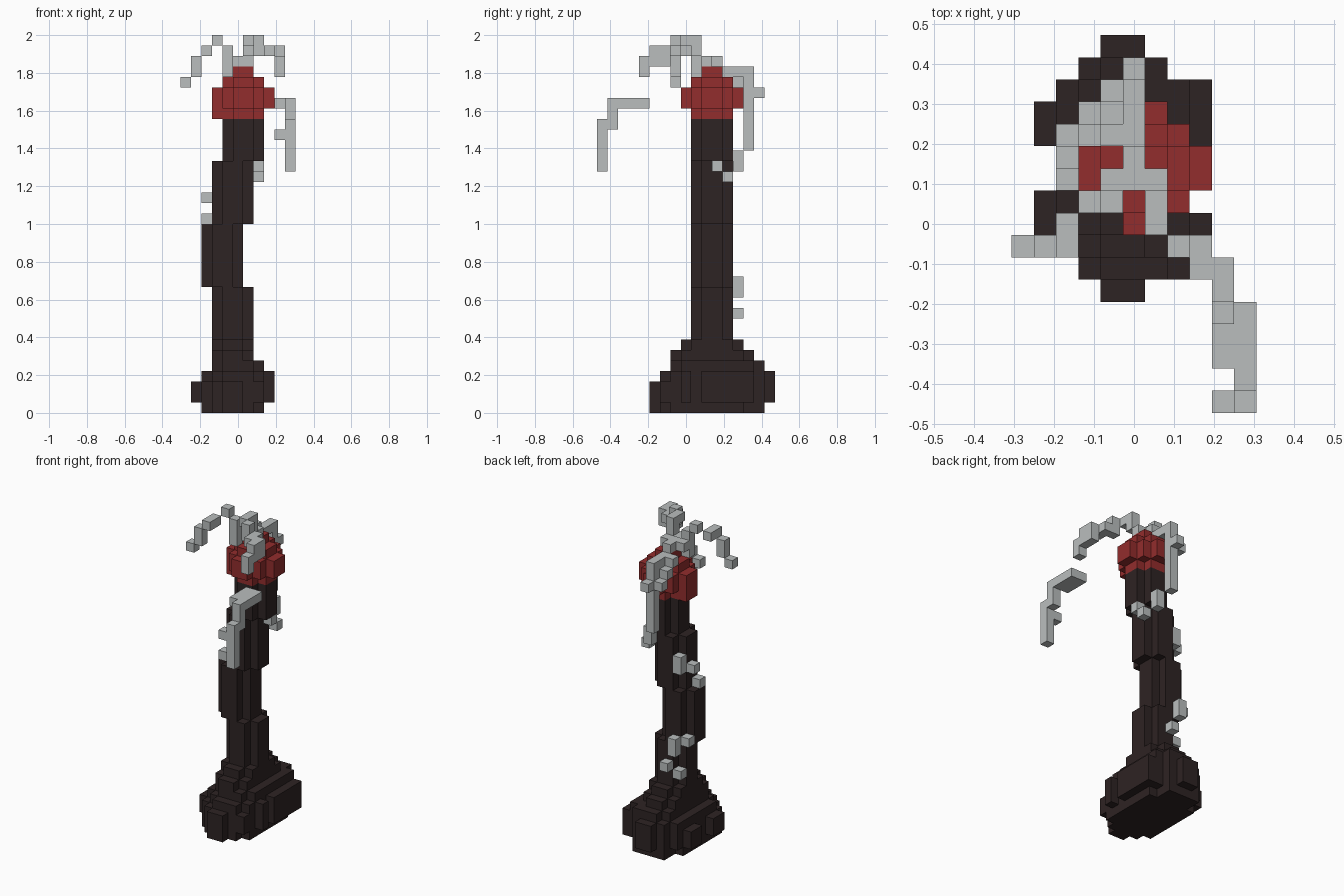
import bpy
import bmesh
from itertools import product
from mathutils import Vector

default_cube = bpy.data.objects.get("Cube")
if default_cube:
    bpy.data.objects.remove(default_cube, do_unlink=True)

UNIT = 2 / 36                               # edge of one block
ORIGIN = Vector((-5.5, -8.5, 0)) * UNIT     # corner of the block grid


def make_material(name, colour):
    material = bpy.data.materials.new(name)
    material.use_nodes = True
    material.diffuse_color = (*colour, 1)
    shader = material.node_tree.nodes["Principled BSDF"]
    shader.inputs["Base Color"].default_value = (*colour, 1)
    shader.inputs["Roughness"].default_value = 0.9
    return material


def block(xs, ys, zs):
    """All cells of a box; each argument is one index or a (start, stop) pair."""
    spans = [range(*s) if isinstance(s, tuple) else range(s, s + 1) for s in (xs, ys, zs)]
    return set(product(*spans))


def build(name, cells, material):
    """Mesh of the outer faces of a set of grid cells."""
    bm = bmesh.new()
    corners = {}

    def corner(point):
        if point not in corners:
            corners[point] = bm.verts.new(ORIGIN + Vector(point) * UNIT)
        return corners[point]

    for cell in sorted(cells):
        for axis, side in product(range(3), (0, 1)):
            neighbour = list(cell)
            neighbour[axis] += 2 * side - 1
            if tuple(neighbour) in cells:
                continue
            u, v = (axis + 1) % 3, (axis + 2) % 3
            loop = []
            for a, b in ((0, 0), (1, 0), (1, 1), (0, 1)):
                point = list(cell)
                point[axis] += side
                point[u] += a
                point[v] += b
                loop.append(corner(tuple(point)))
            bm.faces.new(loop if side else loop[::-1])
    mesh = bpy.data.meshes.new(name)
    bm.to_mesh(mesh)
    bm.free()
    mesh.materials.append(material)
    part = bpy.data.objects.new(name, mesh)
    bpy.context.collection.objects.link(part)
    return part


dark = make_material("charcoal brown", (0.027, 0.017, 0.017))
red = make_material("deep red", (0.29, 0.026, 0.026))
grey = make_material("pale grey", (0.49, 0.515, 0.515))

# Lumpy root ball: footprint rows trimmed by one oval per layer
footprint = [(4, 6), (3, 8), (2, 8), (1, 9), (1, 8), (2, 9),
             (2, 9), (1, 9), (1, 9), (2, 9), (3, 7), (4, 6)]
layers = [(2, 8, 5, 16), (1, 9, 5, 17), (1, 9, 5, 17), (2, 9, 6, 17),
          (3, 8, 7, 16), (3, 7, 7, 15), (3, 7, 8, 14)]
root = set()
for z, (left, right, front, back) in enumerate(layers):
    for y, (start, stop) in enumerate(footprint, 5):
        for x in range(start, stop):
            across = (2 * x + 1 - left - right) / (right - left)
            along = (2 * y + 1 - front - back) / (back - front)
            inside = left <= x < right and front <= y < back
            if inside and across ** 2 + along ** 2 < 1.12:
                root.add((x, y, z))
build("root_ball", root, dark)


def column(left, bottom, top):
    """Four-block wide stem piece with its corners left out."""
    return (block((left, left + 4), (10, 12), (bottom, top))
            | block((left + 1, left + 3), (9, 13), (bottom, top)))


# Stem in shifted pieces
stem = column(3, 7, 12) | column(2, 12, 18) | column(3, 18, 24) | column(4, 24, 28)
build("stem", stem, dark)

# Rounded red head
head = (column(4, 28, 32)
        | block((3, 8), (10, 12), 28)
        | block((4, 8), (9, 13), (29, 31))
        | block((3, 9), (10, 12), (29, 31))
        | block((5, 7), (8, 14), (29, 31))
        | block((5, 7), (10, 12), 32))
build("head", head, red)

# Tendrils growing from the crown
tendrils = {
    "crown_tendril": [
        ((4, 7), 10, 33), (5, 11, 33)],
    "side_tendril": [
        (4, 9, (32, 35)), (3, 9, 35), (2, 8, 34), (2, 7, 34),
        (1, 7, (32, 34)), (0, 7, 31)],
    "front_tendril": [
        (6, 9, (34, 36)), (6, 8, 35), (7, 7, (34, 36)), (8, (6, 8), 34),
        (9, (5, 7), (33, 35)), (9, 4, (32, 34))],
    "loose_tendril": [
        ((9, 11), (2, 5), 29), (10, 1, (27, 30)), (10, 0, (23, 28)), (9, 0, 26)],
    "back_tendril": [
        (5, (12, 15), 32), (4, 12, 32), (4, 13, 31), (5, 14, (25, 32)),
        (4, 14, 30), (5, 15, 30), (6, 13, (23, 25)), (7, 12, 22), (7, 11, 23)],
    "upper_stem_specks": [
        (2, 10, 18), (2, 11, 20), (3, 12, (20, 22))],
    "lower_stem_specks": [
        (2, 12, 12), (3, 13, (11, 13)), (4, 13, 9), (3, 12, 8)],
}
for name, boxes in tendrils.items():
    build(name, set().union(*(block(*box) for box in boxes)), grey)
